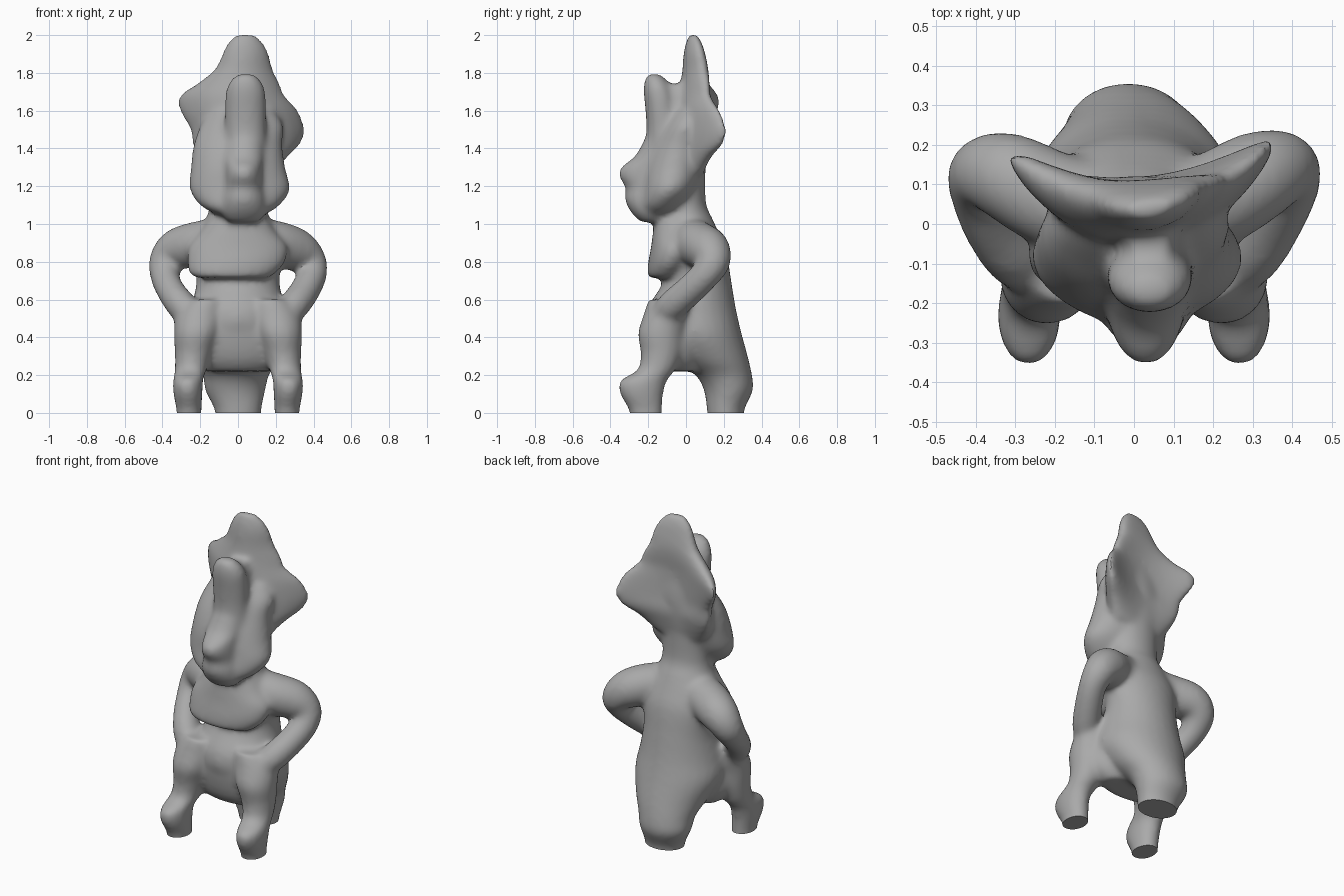
import bpy, bmesh, math
from mathutils import Vector

cube = bpy.data.objects.get("Cube")
if cube:
    bpy.data.objects.remove(cube, do_unlink=True)

clay = bpy.data.materials.new("grey clay")
clay.use_nodes = True
colour = (0.4, 0.4, 0.4, 1)
clay.diffuse_color = colour
clay.node_tree.nodes["Principled BSDF"].inputs["Base Color"].default_value = colour

SIDES = 28
STEPS = 4
bm = bmesh.new()


def flow(rows):
    """Ease a list of sections with extra in-between rows (Catmull-Rom)."""
    rows = [Vector(r) for r in rows]
    padded = [rows[0]] + rows + [rows[-1]]
    out = []
    for a, b, c, d in zip(padded, padded[1:], padded[2:], padded[3:]):
        for k in range(STEPS):
            t = k / STEPS
            out.append(b + 0.5 * t * (c - a + t * (2 * a - 5 * b + 4 * c - d
                                                   + t * (3 * b - a - 3 * c + d))))
    return out + [rows[-1]]


def skin(rings):
    """Bridge rings of points into a closed solid."""
    start = len(bm.faces)
    loops = [[bm.verts.new(p) for p in ring] for ring in rings]
    for a, b in zip(loops, loops[1:]):
        for i in range(SIDES):
            j = (i + 1) % SIDES
            bm.faces.new((a[i], a[j], b[j], b[i]))
    bm.faces.new(loops[0][::-1])
    bm.faces.new(loops[-1])


def loft(sections, bend=0):
    """Stack level ellipses (z, x, half width, y, half depth); bend sweeps the sides back."""
    rings = []
    for z, cx, rx, cy, ry in flow(sections):
        ring = []
        for i in range(SIDES):
            t = math.tau * i / SIDES
            x = cx + rx * math.cos(t)
            ring.append((x, cy + ry * math.sin(t) + bend * x * x, z))
        rings.append(ring)
    skin(rings)


def limb(path):
    """Round tapered tube through (x, y, z, radius)."""
    path = flow(path)
    pts = [p.to_3d() for p in path]
    across = Vector((math.copysign(.4, -pts[0].x), .8, -.4))
    rings = []
    for k, p in enumerate(pts):
        d = (pts[min(k + 1, len(pts) - 1)] - pts[max(k - 1, 0)]).normalized()
        u = d.cross(across).normalized()
        v = d.cross(u)
        rings.append([p + path[k][3] * (math.cos(math.tau * i / SIDES) * u
                                        + math.sin(math.tau * i / SIDES) * v)
                      for i in range(SIDES)])
    skin(rings)


# Torso, running down into the single rear leg
loft([(-.05, 0, .12, .21, .095), (.02, 0, .125, .21, .1), (.12, -.015, .16, .225, .13),
      (.2, -.01, .175, .2, .15), (.29, 0, .22, .13, .2), (.42, 0, .27, .05, .245),
      (.55, 0, .25, .03, .235), (.7, 0, .22, .06, .18), (.85, 0, .24, .04, .175),
      (.95, 0, .22, .01, .165), (1.03, 0, .17, 0, .14), (1.12, 0, .15, -.01, .115),
      (1.35, 0, .16, 0, .105)])

# Hips joining the legs above a low arch
loft([(.22, 0, .2, -.02, .1), (.27, 0, .25, -.03, .13), (.34, 0, .28, -.04, .145),
      (.44, 0, .28, -.05, .15), (.54, 0, .25, -.05, .14), (.64, 0, .19, -.04, .1)])

# Front legs with raised toes
for side in (-1, 1):
    loft([(-.05, side * .26, .065, -.21, .085), (.02, side * .26, .067, -.215, .09),
          (.1, side * .265, .077, -.235, .115), (.17, side * .265, .08, -.225, .125),
          (.23, side * .25, .085, -.155, .1), (.32, side * .235, .1, -.13, .11),
          (.42, side * .22, .12, -.13, .125), (.52, side * .2, .13, -.1, .125),
          (.6, side * .17, .11, -.08, .12)])

# Chest overhang
loft([(.715, -.03, .19, -.11, .085), (.74, -.03, .23, -.1, .105), (.8, -.01, .26, -.08, .12),
      (.88, 0, .26, -.06, .125), (.96, 0, .2, -.05, .125), (1.04, 0, .14, -.06, .1)])

# Sloping shoulders and arms bent back at the elbows, hands on the hips
limb([(.06, .02, .92, .12), (.2, .06, .895, .122), (.31, .12, .86, .115), (.375, .14, .8, .095),
      (.39, .1, .73, .08), (.355, .02, .65, .08), (.29, -.08, .56, .08), (.2, -.16, .47, .06)])
limb([(-.06, .02, .92, .12), (-.2, .06, .895, .122), (-.32, .12, .865, .112),
      (-.38, .125, .8, .092), (-.385, .07, .72, .078), (-.355, -.01, .645, .075),
      (-.3, -.08, .57, .08), (-.24, -.12, .49, .07)])

# Head with wide cheeks
loft([(1.04, .02, .1, -.14, .1), (1.09, .01, .2, -.13, .13), (1.18, .01, .265, -.09, .15),
      (1.3, .0, .25, -.06, .165), (1.42, .0, .235, -.03, .15), (1.52, .02, .22, .0, .12),
      (1.6, .02, .17, .02, .09)])

# Muzzle: chin, lips and nose
loft([(1.01, .03, .08, -.19, .05), (1.06, .03, .12, -.18, .11), (1.13, .03, .12, -.18, .145),
      (1.19, .03, .105, -.185, .135), (1.25, .03, .1, -.19, .165), (1.3, .03, .1, -.18, .165),
      (1.36, .03, .11, -.15, .12), (1.45, .04, .1, -.12, .1)])

# Forehead knob and the saddle behind it
loft([(1.35, .04, .12, -.11, .11), (1.5, .04, .11, -.12, .09), (1.6, .04, .11, -.13, .085),
      (1.7, .04, .105, -.145, .08), (1.76, .04, .08, -.16, .06), (1.795, .04, .04, -.17, .03)])
loft([(1.4, .04, .14, -.03, .13), (1.55, .04, .1, -.04, .13), (1.67, .04, .075, -.05, .11),
      (1.74, .04, .05, -.04, .1)])

# Swept-back fan crest
loft([(1.26, .01, .18, -.01, .1), (1.35, .02, .24, .01, .1), (1.42, .045, .285, .025, .095),
      (1.5, .05, .305, .025, .085), (1.6, .005, .315, .025, .08), (1.68, -.03, .28, .03, .075),
      (1.75, .005, .215, .04, .07), (1.82, .03, .155, .045, .065), (1.9, .04, .125, .04, .055),
      (1.96, .04, .095, .038, .04), (2.005, .04, .05, .035, .02)], bend=1.4)

mesh = bpy.data.meshes.new("figurine")
bmesh.ops.recalc_face_normals(bm, faces=bm.faces)
bm.to_mesh(mesh)
bm.free()
figure = bpy.data.objects.new("figurine", mesh)
bpy.context.collection.objects.link(figure)
bpy.context.view_layer.objects.active = figure
figure.select_set(True)

# Fuse the parts into one hand-shaped skin
fuse = figure.modifiers.new("fuse", 'REMESH')
fuse.mode = 'VOXEL'
fuse.voxel_size = 0.015
soft = figure.modifiers.new("soften", 'SMOOTH')
soft.factor = 0.5
soft.iterations = 14
for name in ("fuse", "soften"):
    bpy.ops.object.modifier_apply(modifier=name)

# Slice the feet flat on the ground
bm = bmesh.new()
bm.from_mesh(figure.data)
cut = bmesh.ops.bisect_plane(bm, geom=bm.verts[:] + bm.edges[:] + bm.faces[:],
                             plane_co=(0, 0, 0), plane_no=(0, 0, -1), clear_outer=True)
edges = [e for e in cut["geom_cut"] if isinstance(e, bmesh.types.BMEdge)]
bmesh.ops.holes_fill(bm, edges=edges, sides=0)
bm.to_mesh(figure.data)
bm.free()

figure.data.materials.clear()
figure.data.materials.append(clay)
bpy.ops.object.shade_smooth_by_angle(angle=math.radians(40))
